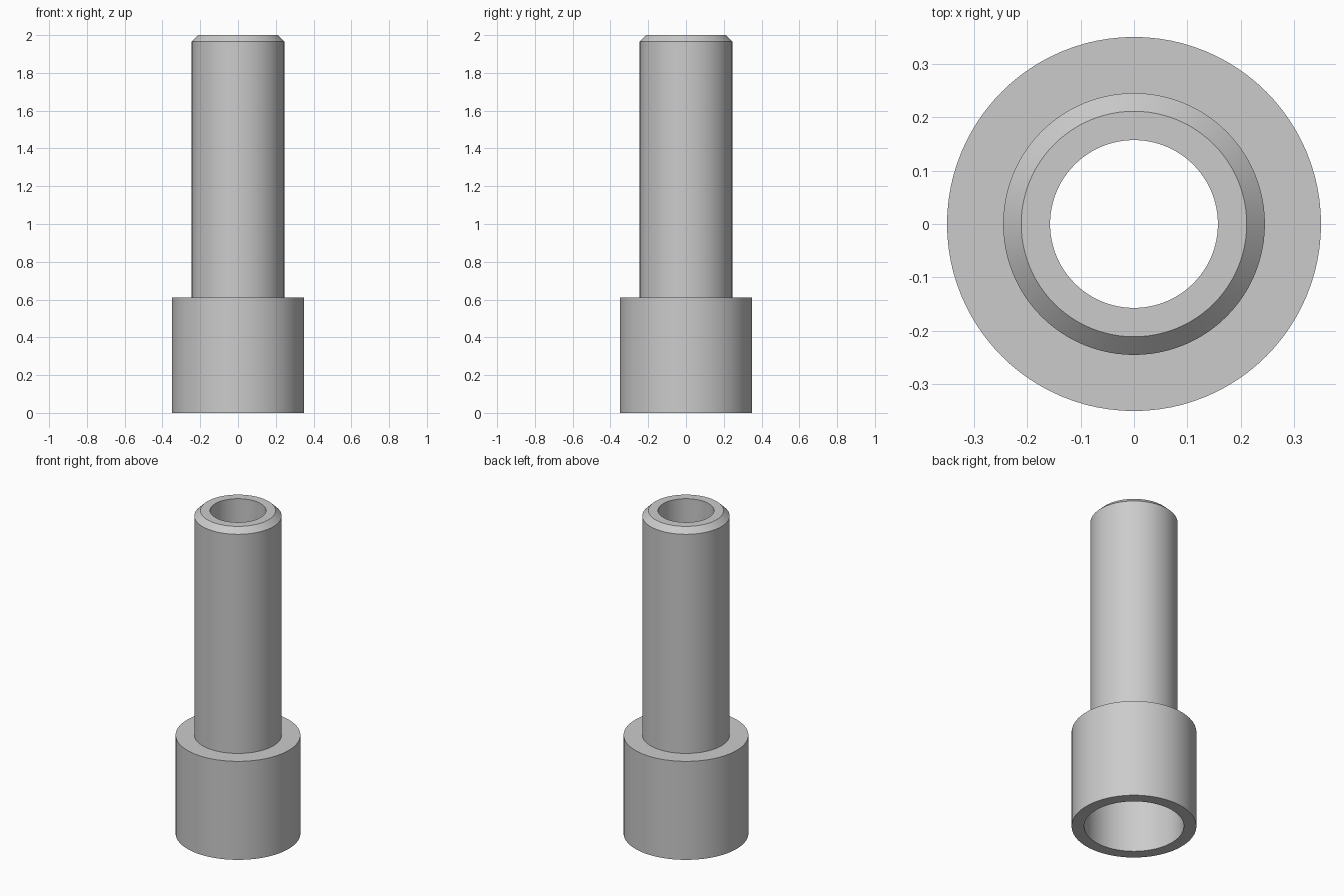
import bpy
import bmesh
import math

cube = bpy.data.objects.get("Cube")
if cube:
    bpy.data.objects.remove(cube, do_unlink=True)

SEGMENTS = 96

# Plain grey material
grey = bpy.data.materials.new("plain_grey")
grey.use_nodes = True
colour = (0.6, 0.6, 0.6, 1)
grey.diffuse_color = colour
grey.node_tree.nodes["Principled BSDF"].inputs["Base Color"].default_value = colour


def lathe(name, profile):
    """Revolve a closed (radius, height) profile around the z axis."""
    bm = bmesh.new()
    verts = [bm.verts.new((r, 0, z)) for r, z in profile]
    edges = [bm.edges.new((a, b)) for a, b in zip(verts, verts[1:] + verts[:1])]
    bmesh.ops.spin(bm, geom=verts + edges, cent=(0, 0, 0), axis=(0, 0, 1),
                   angle=math.tau, steps=SEGMENTS, use_merge=True)
    bmesh.ops.remove_doubles(bm, verts=bm.verts, dist=1e-5)
    bmesh.ops.recalc_face_normals(bm, faces=bm.faces)
    mesh = bpy.data.meshes.new(name)
    bm.to_mesh(mesh)
    bm.free()
    mesh.materials.append(grey)
    obj = bpy.data.objects.new(name, mesh)
    bpy.context.collection.objects.link(obj)
    return obj


# Radii and heights of the fitting
socket_outer, socket_inner = 0.35, 0.28
tube_outer, tube_rim, bore = 0.245, 0.211, 0.157
socket_depth, shoulder, chamfer, top = 0.52, 0.61, 1.967, 2.0

# Wide socket, shoulder, chamfered tube and stepped through bore
fitting = lathe("pipe_fitting", [
    (socket_inner, 0), (socket_outer, 0),
    (socket_outer, shoulder), (tube_outer, shoulder),
    (tube_outer, chamfer), (tube_rim, top),
    (bore, top), (bore, socket_depth),
    (socket_inner, socket_depth),
])

# Smooth round walls with crisp rims
bpy.ops.object.select_all(action="DESELECT")
fitting.select_set(True)
bpy.context.view_layer.objects.active = fitting
bpy.ops.object.shade_smooth_by_angle(angle=math.radians(30))
